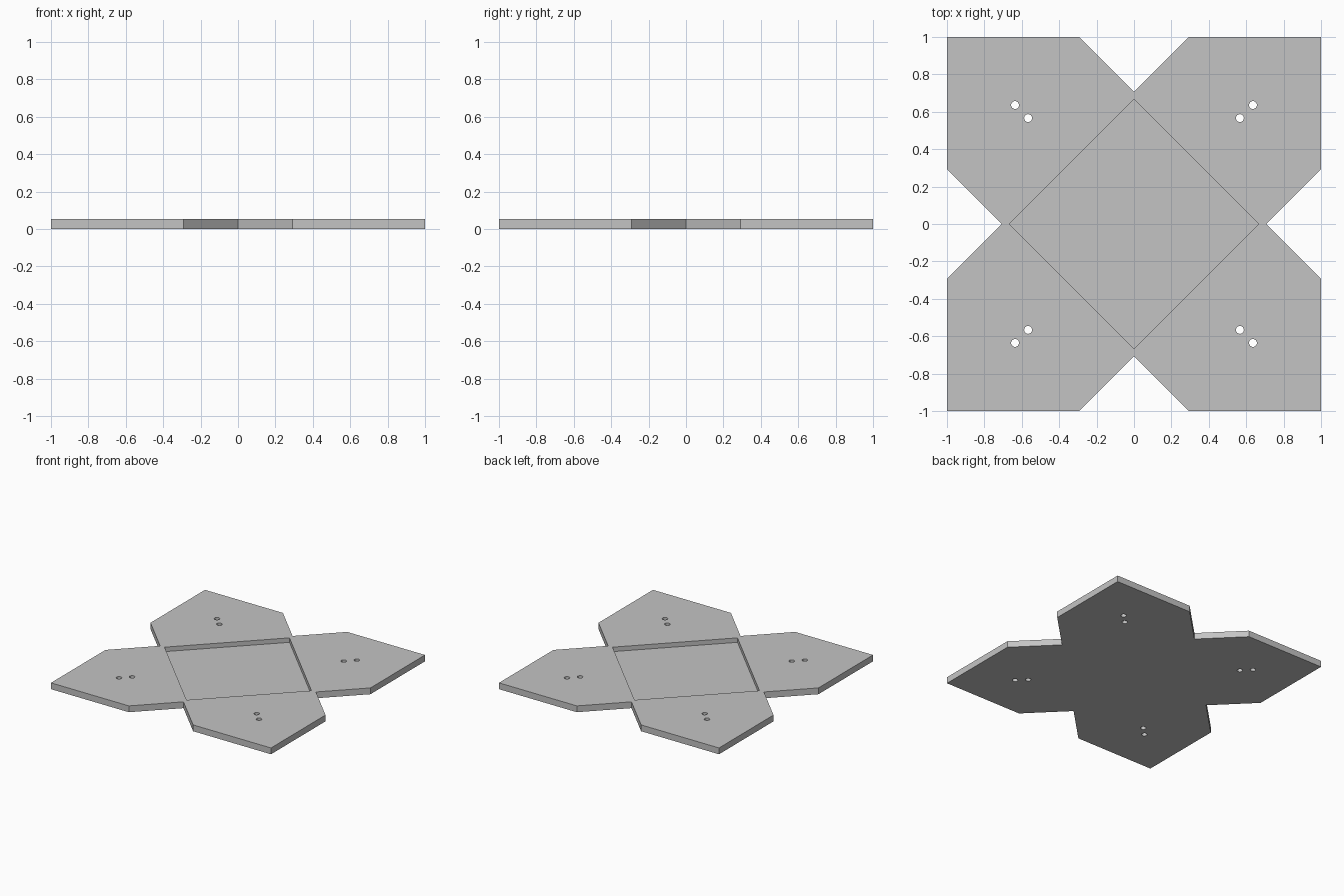
import bpy, bmesh, math

if "Cube" in bpy.data.objects:
    bpy.data.objects.remove(bpy.data.objects["Cube"])

THICK, FLOOR = 0.052, 0.015      # plate thickness, height of the recess floor
NOTCH, RECESS, EDGE = 0.708, 0.668, 0.292

grey = bpy.data.materials.new("light grey")
grey.diffuse_color = (0.55, 0.55, 0.55, 1)
grey.use_nodes = True
grey.node_tree.nodes["Principled BSDF"].inputs["Base Color"].default_value = grey.diffuse_color


def prism(name, outline, z0, z1):
    """Extrude a flat outline between two heights."""
    bm = bmesh.new()
    face = bm.faces.new([bm.verts.new((x, y, z0)) for x, y in outline])
    top = bmesh.ops.extrude_face_region(bm, geom=[face])["geom"]
    bmesh.ops.translate(bm, vec=(0, 0, z1 - z0),
                        verts=[v for v in top if isinstance(v, bmesh.types.BMVert)])
    bmesh.ops.recalc_face_normals(bm, faces=bm.faces)
    mesh = bpy.data.meshes.new(name)
    bm.to_mesh(mesh)
    bm.free()
    mesh.materials.append(grey)
    ob = bpy.data.objects.new(name, mesh)
    bpy.context.collection.objects.link(ob)
    return ob


def turn(p, k):
    """Rotate a point by k quarter turns."""
    for _ in range(k):
        p = (-p[1], p[0])
    return p


# Cross-shaped plate: one flap repeated around the centre
flap = [(NOTCH, 0), (1, EDGE), (1, 1), (EDGE, 1)]
plate = prism("plate", [turn(p, k) for k in range(4) for p in flap], 0, THICK)

# Square recess set diagonally in the middle
cutters = [prism("recess_cutter", [turn((RECESS, 0), k) for k in range(4)], FLOOR, 0.2)]

# Two round holes through each flap
ring = [(0.021 * math.cos(math.tau * i / 32), 0.021 * math.sin(math.tau * i / 32))
        for i in range(32)]
for k in range(4):
    for d in (0.566, 0.636):
        cx, cy = turn((d, d), k)
        cutters.append(prism("hole_cutter", [(cx + x, cy + y) for x, y in ring], -0.1, 0.2))

# Cut the recess and holes
for c in cutters:
    mod = plate.modifiers.new(c.name, 'BOOLEAN')
    mod.operation, mod.solver, mod.object = 'DIFFERENCE', 'EXACT', c
bpy.context.view_layer.objects.active = plate
plate.select_set(True)
for mod in list(plate.modifiers):
    bpy.ops.object.modifier_apply(modifier=mod.name)
for c in cutters:
    bpy.data.objects.remove(c)

# Smooth hole walls, sharp plate edges
bpy.ops.object.shade_smooth_by_angle(angle=math.radians(30))
